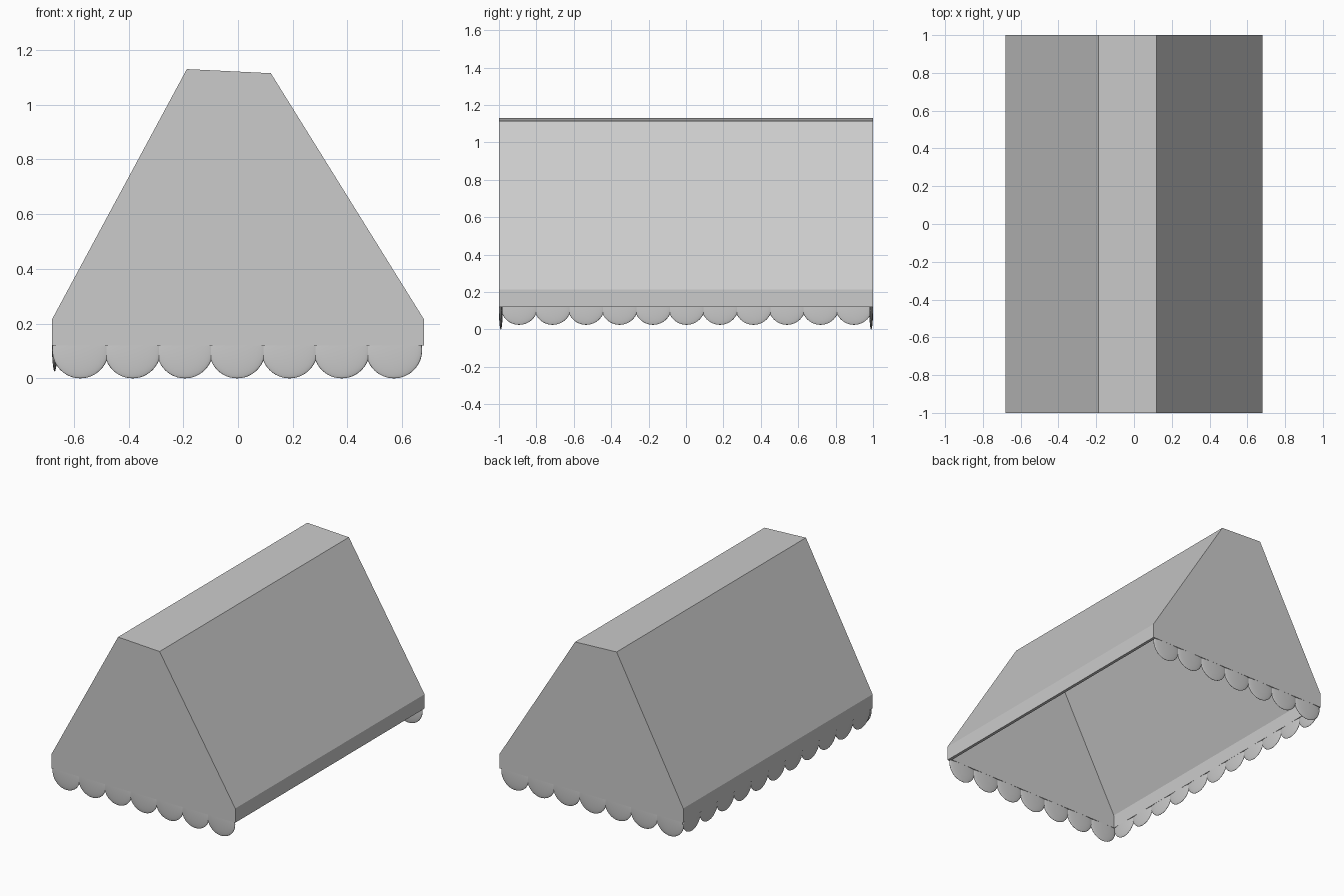
import bpy, bmesh
from mathutils import Matrix

if "Cube" in bpy.data.objects:
    bpy.data.objects.remove(bpy.data.objects["Cube"])

T = 0.02          # cloth thickness
HEM = 0.12        # height of the straight hem


def finish(bm, name):
    mesh = bpy.data.meshes.new(name)
    bm.to_mesh(mesh)
    bm.free()
    ob = bpy.data.objects.new(name, mesh)
    bpy.context.collection.objects.link(ob)
    return ob


# Canopy: slightly lopsided gable profile, closed ends, open underneath
profile = [(-0.68, HEM), (-0.68, 0.215), (-0.187, 1.13),
           (0.12, 1.115), (0.68, 0.215), (0.68, HEM)]
bm = bmesh.new()
front = [bm.verts.new((x, -1, z)) for x, z in profile]
back = [bm.verts.new((x, 1, z)) for x, z in profile]
bm.faces.new(front[::-1]).normal_update()
bm.faces.new(back)
for i in range(len(profile) - 1):
    bm.faces.new((front[i], front[i + 1], back[i + 1], back[i]))
bmesh.ops.recalc_face_normals(bm, faces=bm.faces)
bm.normal_update()
bm.faces.ensure_lookup_table()
if bm.faces[0].normal.y > 0:
    bmesh.ops.reverse_faces(bm, faces=bm.faces)
canopy = finish(bm, "canopy")
mod = canopy.modifiers.new("thickness", "SOLIDIFY")
mod.thickness = T
mod.offset = -1
mod.use_even_offset = True


# Scalloped trim: a row of thin rounded discs cut off at the hem
def scallop_row(name, centres, scale):
    bm = bmesh.new()
    for c in centres:
        m = Matrix.Translation(c) @ Matrix.Diagonal((*scale, 1))
        bmesh.ops.create_uvsphere(bm, u_segments=32, v_segments=24,
                                  radius=1, matrix=m)
    bmesh.ops.bisect_plane(bm, geom=bm.verts[:] + bm.edges[:] + bm.faces[:],
                           plane_co=(0, 0, HEM), plane_no=(0, 0, 1),
                           clear_outer=True)
    for f in bm.faces:
        f.smooth = True
    finish(bm, name)


R = 0.103
for name, y in (("front_scallops", -0.99), ("back_scallops", 0.99)):
    scallop_row(name, [(0.191 * (i - 3) - 0.003, y, R) for i in range(7)],
                (R, T / 2, R))
R = 0.1
scallop_row("left_scallops",
            [(-0.67, 0.179 * (i - 5) + 0.003, 0.125) for i in range(11)],
            (T / 2, R, R))
